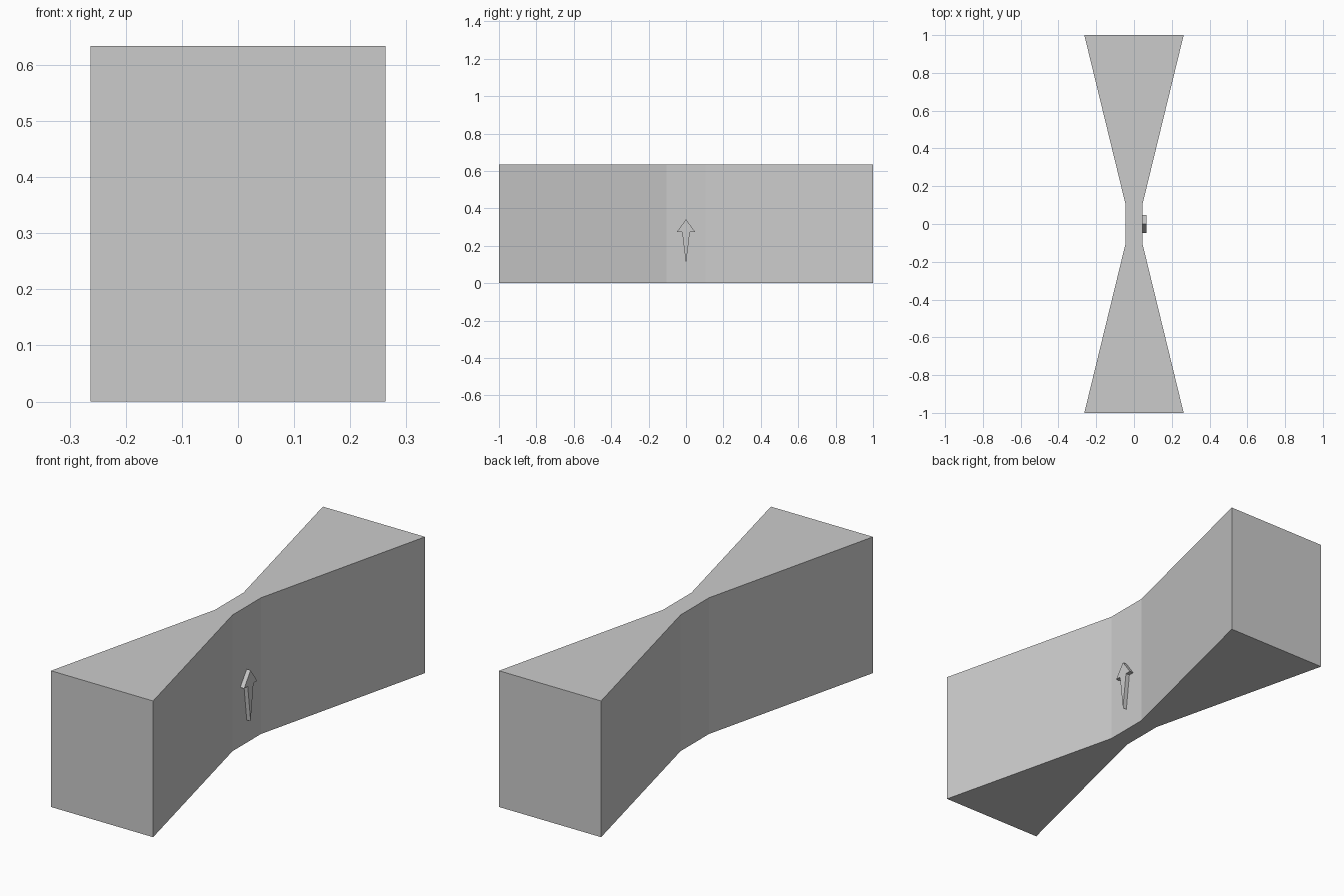
import bpy, bmesh
from mathutils import Vector

if "Cube" in bpy.data.objects:
    bpy.data.objects.remove(bpy.data.objects["Cube"])


def prism(name, outline, offset):
    """Extrude a closed planar outline along offset."""
    bm = bmesh.new()
    face = bm.faces.new([bm.verts.new(p) for p in outline])
    ext = bmesh.ops.extrude_face_region(bm, geom=[face], use_keep_orig=True)
    verts = [g for g in ext["geom"] if isinstance(g, bmesh.types.BMVert)]
    bmesh.ops.translate(bm, verts=verts, vec=Vector(offset))
    bmesh.ops.recalc_face_normals(bm, faces=bm.faces[:])
    mesh = bpy.data.meshes.new(name)
    bm.to_mesh(mesh)
    bm.free()
    obj = bpy.data.objects.new(name, mesh)
    bpy.context.collection.objects.link(obj)
    return obj


# Bow-tie body: right side profile, mirrored to the left
right = [(0.263, -1), (0.045, -0.105), (0.045, 0.105), (0.263, 1)]
left = [(-x, y) for x, y in reversed(right)]
prism("bow_tie_body", [(x, y, 0) for x, y in right + left], (0, 0, 0.634))

# Raised arrow on the right face of the neck, pointing up
half = [(0.021, 0.275), (0.048, 0.275)]
arrow = ([(0, 0.105)] + half + [(0, 0.342)]
         + [(-y, z) for y, z in reversed(half)])
prism("raised_arrow", [(0.045, y, z) for y, z in arrow], (0.02, 0, 0))
